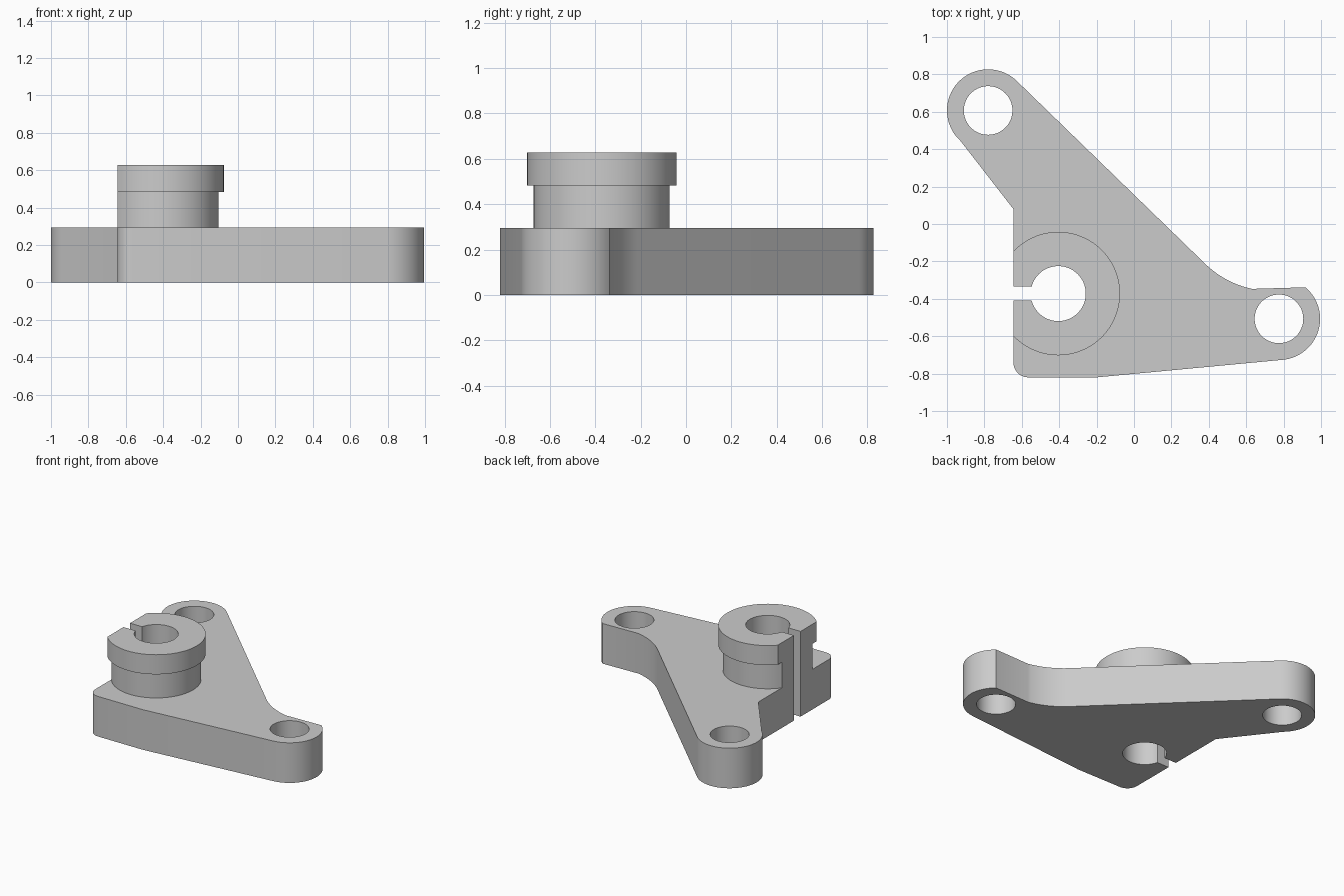
import bpy
import bmesh
from math import radians, cos, sin, acos, asin, degrees

if "Cube" in bpy.data.objects:
    bpy.data.objects.remove(bpy.data.objects["Cube"])

# Main dimensions
LEFT = -0.645
HUB = (-0.405, -0.372)
BORE_R = 0.147
SLOT_HALF = 0.038
BACK_HOLE = (-0.78, 0.607)
SIDE_HOLE = (0.775, -0.507)
HOLE_R = 0.13
EAR_R = 0.22
PLATE_TOP, NECK_TOP, FLANGE_TOP = 0.295, 0.483, 0.627

grey = bpy.data.materials.new("light_grey")
grey.use_nodes = True
grey.diffuse_color = (0.6, 0.6, 0.6, 1)
grey.node_tree.nodes["Principled BSDF"].inputs["Base Color"].default_value = (0.6, 0.6, 0.6, 1)


def arc(centre, radius, start, end, steps=32):
    """Points on an arc, angles in degrees."""
    angles = [radians(start + (end - start) * i / steps) for i in range(steps + 1)]
    return [(centre[0] + radius * cos(a), centre[1] + radius * sin(a)) for a in angles]


def extrude(name, outline, bottom, top):
    """Solid prism from a counterclockwise outline."""
    bm = bmesh.new()
    face = bm.faces.new([bm.verts.new((x, y, bottom)) for x, y in outline])
    result = bmesh.ops.extrude_face_region(bm, geom=[face], use_keep_orig=True)
    for item in result["geom"]:
        if isinstance(item, bmesh.types.BMVert):
            item.co.z = top
    bmesh.ops.recalc_face_normals(bm, faces=bm.faces)
    mesh = bpy.data.meshes.new(name)
    bm.to_mesh(mesh)
    bm.free()
    mesh.materials.append(grey)
    obj = bpy.data.objects.new(name, mesh)
    bpy.context.collection.objects.link(obj)
    return obj


def activate(obj):
    bpy.ops.object.select_all(action='DESELECT')
    obj.select_set(True)
    bpy.context.view_layer.objects.active = obj


# Slot running in from the left face and around the bore
mouth = 180 - degrees(asin(SLOT_HALF / BORE_R))
keyhole = ([(LEFT, HUB[1] + SLOT_HALF)]
           + arc(HUB, BORE_R, mouth, -mouth, 64)
           + [(LEFT, HUB[1] - SLOT_HALF)])

# Three-cornered base plate
outline = (keyhole
           + arc((LEFT + 0.08, -0.74), 0.08, 180, 270, 10)
           + [(-0.2, -0.82)]
           + arc(SIDE_HOLE, EAR_R, -84, 50)
           + arc((0.737, 0.152), 0.51, 258, 225.5, 16)
           + arc(BACK_HOLE, EAR_R, 45, 228)
           + [(LEFT, 0.08)])
plate = extrude("base_plate", outline, 0, PLATE_TOP)

# Mounting holes
for label, centre in (("back", BACK_HOLE), ("side", SIDE_HOLE)):
    cutter = extrude(label + "_hole_cutter", arc(centre, HOLE_R, 0, 354.375, 63), -0.1, PLATE_TOP + 0.1)
    cut = plate.modifiers.new(label + "_hole", 'BOOLEAN')
    cut.operation = 'DIFFERENCE'
    cut.solver = 'EXACT'
    cut.object = cutter
    activate(plate)
    bpy.ops.object.modifier_apply(modifier=cut.name)
    bpy.data.objects.remove(cutter)

# Split collar: neck and wider flange, cut flat on the left face
parts = [plate]
for name, radius, bottom, top in (("collar_neck", 0.3, PLATE_TOP, NECK_TOP),
                                  ("collar_flange", 0.33, NECK_TOP, FLANGE_TOP)):
    flat = degrees(acos((LEFT - HUB[0]) / radius))
    parts.append(extrude(name, arc(HUB, radius, -flat, flat, 64) + keyhole, bottom, top))

for part in parts:
    activate(part)
    bpy.ops.object.shade_smooth_by_angle(angle=radians(25))
